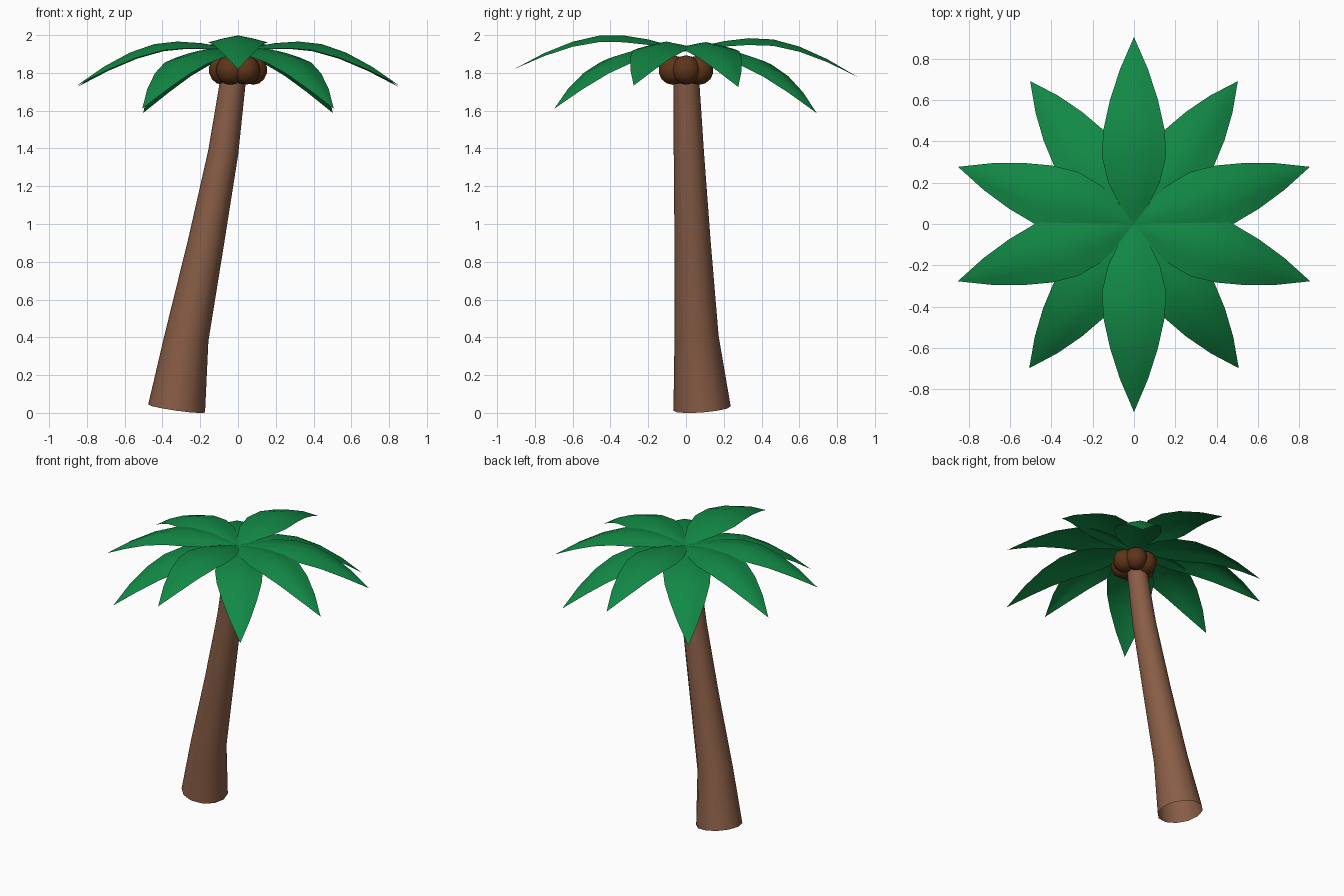
import bpy, bmesh
from math import sin, cos, pi, radians
from mathutils import Vector, Matrix

cube = bpy.data.objects.get("Cube")
if cube:
    bpy.data.objects.remove(cube, do_unlink=True)


def material(name, color):
    m = bpy.data.materials.new(name)
    m.use_nodes = True
    m.diffuse_color = (*color, 1)
    m.node_tree.nodes["Principled BSDF"].inputs["Base Color"].default_value = (*color, 1)
    return m


BARK = material("bark brown", (0.25, 0.11, 0.062))
LEAF = material("leaf green", (0.006, 0.25, 0.06))
SHELL = material("coconut brown", (0.11, 0.035, 0.01))


def finish(bm, name, mat, matrix=None):
    bmesh.ops.remove_doubles(bm, verts=bm.verts, dist=0.0005)
    for f in bm.faces:
        f.smooth = True
    mesh = bpy.data.meshes.new(name)
    bm.to_mesh(mesh)
    bm.free()
    mesh.materials.append(mat)
    obj = bpy.data.objects.new(name, mesh)
    if matrix:
        obj.matrix_world = matrix
    bpy.context.collection.objects.link(obj)
    return obj


def bridge(bm, rows, closed=False):
    """Quads between consecutive rows of vertices."""
    for a, b in zip(rows, rows[1:]):
        n = len(a)
        for i in range(n if closed else n - 1):
            j = (i + 1) % n
            bm.faces.new((a[i], a[j], b[j], b[i]))


# Trunk: leaning, tapering open tube with rings square to its path
path = [(Vector((-0.325, 0.085, 0.023)), 0.152), (Vector((-0.272, 0.056, 0.4)), 0.117),
        (Vector((-0.17, 0.035, 0.9)), 0.096), (Vector((-0.078, 0.015, 1.38)), 0.08),
        (Vector((-0.018, 0, 1.82)), 0.066)]
SIDES = 12
bm = bmesh.new()
rings = []
for k, (centre, radius) in enumerate(path):
    axis = path[min(k + 1, len(path) - 1)][0] - path[max(k - 1, 0)][0]
    turn = Vector((0, 0, 1)).rotation_difference(axis)
    rings.append([bm.verts.new(centre + turn @ Vector(
        (radius * cos(2 * pi * i / SIDES), radius * sin(2 * pi * i / SIDES), 0)))
        for i in range(SIDES)])
bridge(bm, rings, closed=True)
finish(bm, "trunk", BARK)

# Coconuts: ring of six under the crown
for i in range(6):
    a = i * pi / 3
    bm = bmesh.new()
    bmesh.ops.create_uvsphere(bm, u_segments=10, v_segments=7, radius=0.078)
    place = Matrix.Translation((0.08 * cos(a), 0.08 * sin(a), 1.815))
    finish(bm, f"coconut_{i + 1}", SHELL, place @ Matrix.Rotation(a, 4, "Z"))

# Fronds: (distance out, height, half width) along an arched, gently creased leaf
profile = [(0, 0, 0), (0.1, 0.035, 0.075), (0.2, 0.062, 0.125), (0.33, 0.083, 0.156),
           (0.46, 0.082, 0.147), (0.6, 0.05, 0.116), (0.75, -0.01, 0.068), (0.91, -0.095, 0)]


def frond(name, angle, droop):
    bm = bmesh.new()
    rows = [[bm.verts.new((r, t * w, z - 0.23 * w * abs(t) ** 1.2))
             for t in (-1, -0.5, 0, 0.5, 1)] for r, z, w in profile]
    for row_a, row_b in zip(rows, rows[1:]):
        bridge(bm, [row_b, row_a])
    bmesh.ops.remove_doubles(bm, verts=bm.verts, dist=0.0005)
    bmesh.ops.recalc_face_normals(bm, faces=bm.faces)
    if sum(f.normal.z for f in bm.faces) < 0:
        bmesh.ops.reverse_faces(bm, faces=bm.faces)
    finish(bm, name, LEAF, Matrix.Translation((0, 0, 1.915))
           @ Matrix.Rotation(radians(angle), 4, "Z") @ Matrix.Rotation(radians(droop), 4, "Y"))


for side, sign, droops in (("front", -1, (5.5, 13.5, 0)), ("back", 1, (6, 15, 2.5))):
    frond(f"{side}_middle_frond", sign * 90, droops[2])
    for angle, droop, label in ((18, droops[0], "side"), (54, droops[1], "diagonal")):
        frond(f"{side}_left_{label}_frond", sign * angle, droop)
        frond(f"{side}_right_{label}_frond", sign * (180 - angle), droop)
